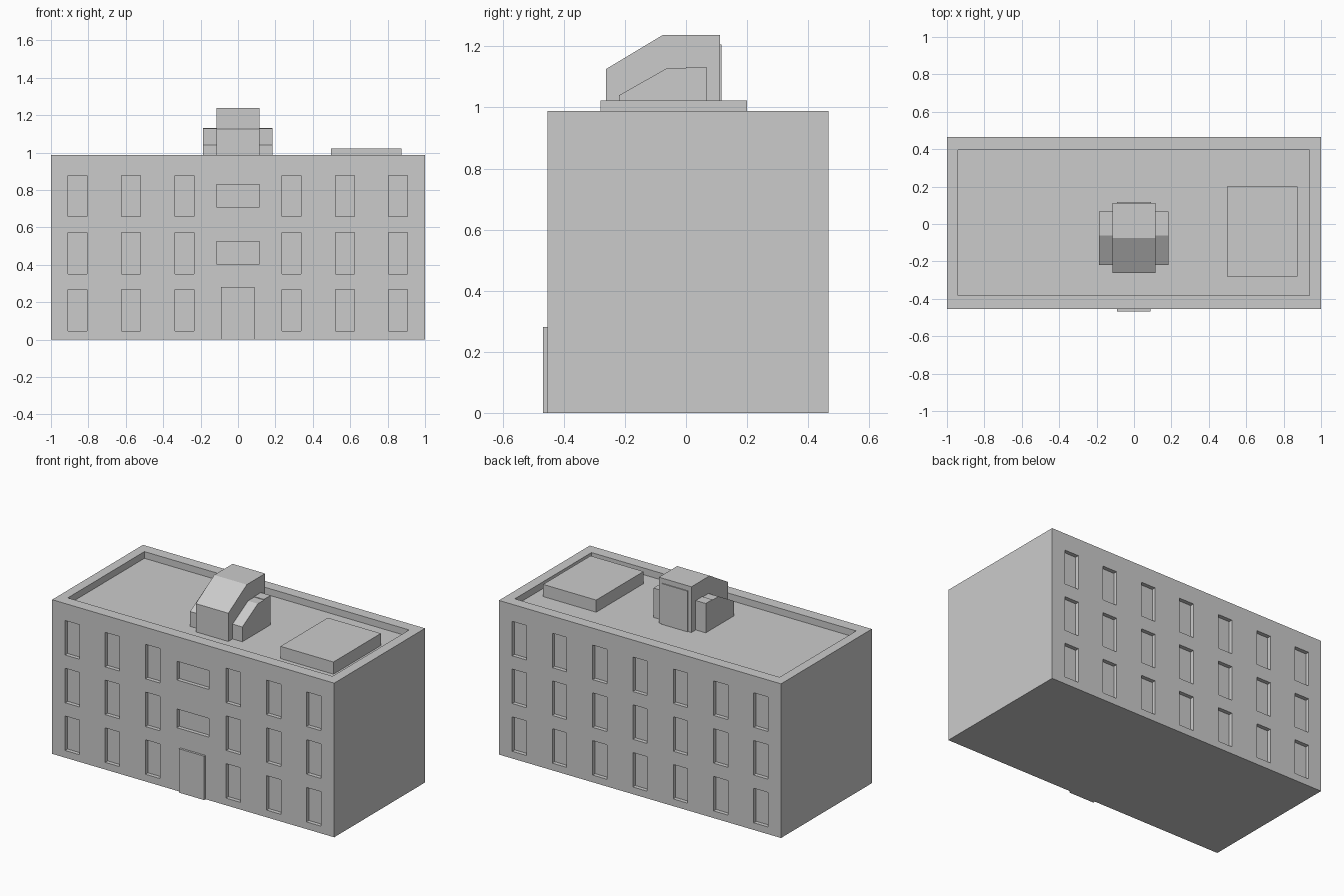
import bpy, bmesh

if "Cube" in bpy.data.objects:
    bpy.data.objects.remove(bpy.data.objects["Cube"])

TOP, ROOF = 0.988, 0.945
FRONT, BACK = -0.454, 0.466
INSET = 0.025


def add_box(bm, x0, x1, y0, y1, z0, z1):
    vs = bmesh.ops.create_cube(bm, size=1)["verts"]
    for v in vs:
        v.co.x = x1 if v.co.x > 0 else x0
        v.co.y = y1 if v.co.y > 0 else y0
        v.co.z = z1 if v.co.z > 0 else z0


def make_object(name, bm):
    bmesh.ops.recalc_face_normals(bm, faces=bm.faces[:])
    mesh = bpy.data.meshes.new(name)
    bm.to_mesh(mesh)
    bm.free()
    ob = bpy.data.objects.new(name, mesh)
    bpy.context.collection.objects.link(ob)
    return ob


def box(name, *dims):
    bm = bmesh.new()
    add_box(bm, *dims)
    return make_object(name, bm)


def extrude_yz(name, x0, x1, profile):
    """Side profile (y, z) extruded along x."""
    bm = bmesh.new()
    face = bm.faces.new([bm.verts.new((x0, y, z)) for y, z in profile])
    ret = bmesh.ops.extrude_face_region(bm, geom=[face])
    for v in ret["geom"]:
        if isinstance(v, bmesh.types.BMVert):
            v.co.x = x1
    return make_object(name, bm)


# Main block
body = box("building_body", -1, 1, FRONT, BACK, 0, TOP)

# Cutters: sunken roof and window recesses
bm = bmesh.new()
add_box(bm, -0.94, 0.937, -0.381, 0.395, ROOF, TOP + 0.1)
columns = [-0.857, -0.573, -0.287, 0, 0.285, 0.571, 0.855]
for z0 in (0.046, 0.352, 0.658):
    for x in columns:
        if x:
            add_box(bm, x - 0.051, x + 0.051, FRONT - 0.1, FRONT + INSET, z0, z0 + 0.221)
        add_box(bm, x - 0.051, x + 0.051, BACK - INSET, BACK + 0.1, z0, z0 + 0.221)
# Wide windows above the door
for z0 in (0.404, 0.71):
    add_box(bm, -0.116, 0.114, FRONT - 0.1, FRONT + INSET, z0, z0 + 0.12)
cutter = make_object("recess_cutter", bm)
cutter.hide_render = True

mod = body.modifiers.new("recesses", "BOOLEAN")
mod.operation = "DIFFERENCE"
mod.solver = "EXACT"
mod.object = cutter
bpy.context.view_layer.objects.active = body
bpy.ops.object.modifier_apply(modifier=mod.name)
bpy.data.objects.remove(cutter)

# Front door slab
box("front_door", -0.09, 0.087, -0.468, FRONT, 0, 0.281)

# Low roof box
box("roof_box", 0.497, 0.873, -0.28, 0.2, ROOF, 1.023)

# Roof stair house with sloped front
extrude_yz("stair_house", -0.116, 0.115,
           [(-0.262, ROOF), (0.111, ROOF), (0.111, 1.238), (-0.075, 1.238), (-0.262, 1.126)])
box("stair_house_door", -0.092, 0.092, 0.111, 0.117, ROOF, 1.206)

# Smaller sloped wings on both sides
wing = [(-0.219, ROOF), (0.067, ROOF), (0.067, 1.133), (0, 1.133),
        (0, 1.129), (-0.062, 1.129), (-0.219, 1.04)]
extrude_yz("left_wing", -0.187, -0.116, wing)
extrude_yz("right_wing", 0.115, 0.184, wing)
